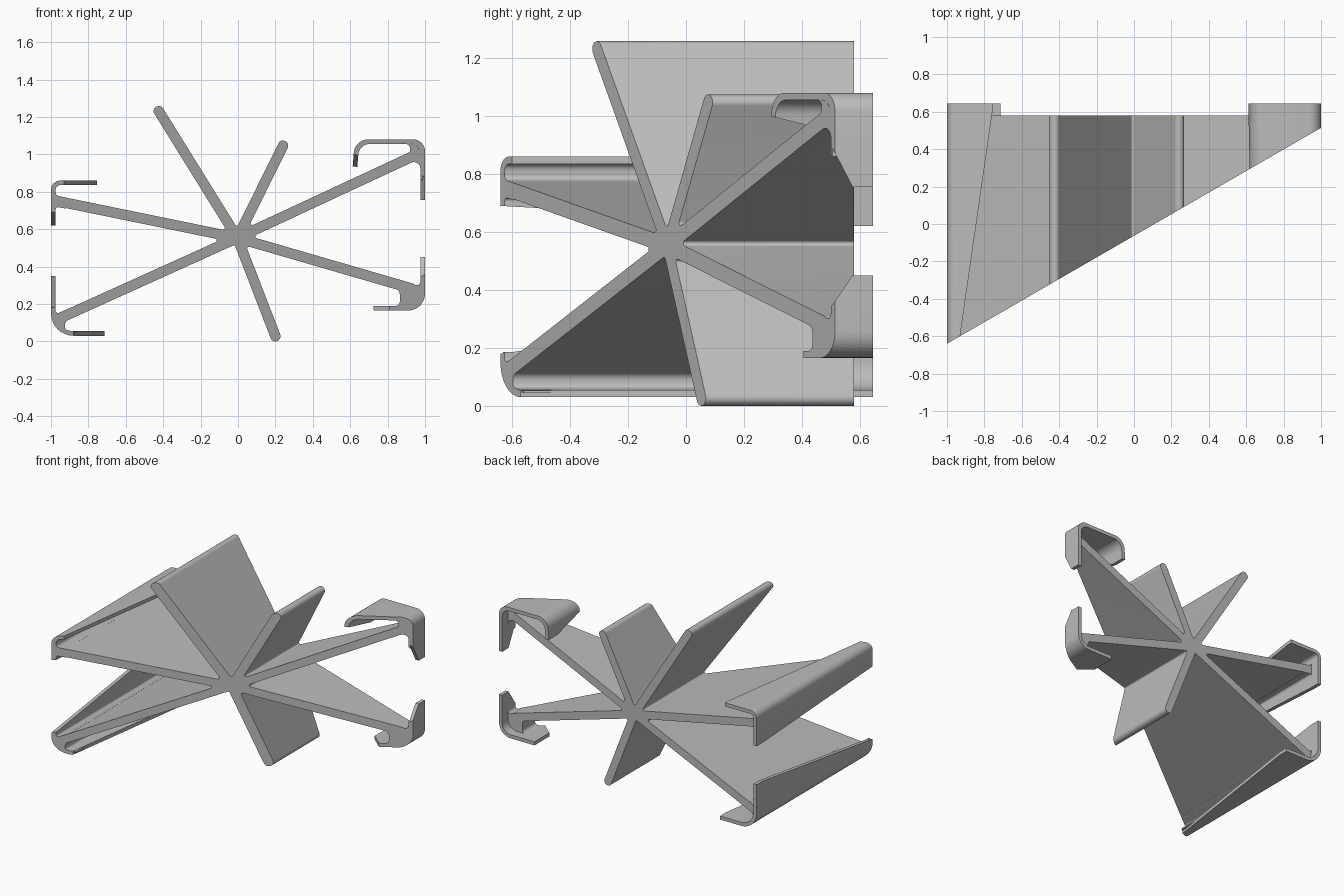
import bpy, bmesh, math
from mathutils import Vector

cube = bpy.data.objects.get("Cube")
if cube:
    bpy.data.objects.remove(cube, do_unlink=True)

GREY = (0.5, 0.5, 0.5, 1)
mat = bpy.data.materials.new("plain grey")
mat.use_nodes = True
mat.diffuse_color = GREY
mat.node_tree.nodes["Principled BSDF"].inputs["Base Color"].default_value = GREY

SPOKE_BACK, CLIP_BACK = 0.58, 0.645
WALL = 0.025


def front_y(x):
    """Slanted front plane that trims every part."""
    return -0.063 + math.tan(math.radians(30)) * x


def rounded(corners, steps=8):
    """Outline from (x, z[, radius]) corners, with each corner filleted."""
    out = []
    for i, c in enumerate(corners):
        p = Vector(c[:2])
        r = c[2] if len(c) > 2 else 0
        if r <= 0:
            out.append(p)
            continue
        a = Vector(corners[i - 1][:2]) - p
        b = Vector(corners[(i + 1) % len(corners)][:2]) - p
        half = a.angle(b) / 2
        d = min(r / math.tan(half), 0.49 * a.length, 0.49 * b.length)
        r = d * math.tan(half)
        a.normalize()
        b.normalize()
        centre = p + (a + b).normalized() * (r / math.sin(half))
        u, v = p + a * d - centre, p + b * d - centre
        sweep = u.angle(v)
        for k in range(steps + 1):
            t = k / steps
            out.append(centre + (u * math.sin((1 - t) * sweep)
                                 + v * math.sin(t * sweep)) / math.sin(sweep))
    return out


def prism(name, outline, back, cuts=()):
    """Extrude an x-z outline from the slanted front to the back, then trim."""
    bm = bmesh.new()
    front = [bm.verts.new((p.x, front_y(p.x), p.y)) for p in outline]
    rear = [bm.verts.new((p.x, back, p.y)) for p in outline]
    bm.faces.new(front)
    bm.faces.new(rear[::-1])
    for i in range(len(outline)):
        bm.faces.new((front[i - 1], rear[i - 1], rear[i], front[i]))
    # Each cut is a line in (axis, y); keep +1 keeps the larger axis values
    for axis, (a0, y0), (a1, y1), keep in cuts:
        co, no = Vector((0, y0, 0)), Vector((0, a0 - a1, 0))
        co[axis], no[axis] = a0, y1 - y0
        bmesh.ops.bisect_plane(bm, geom=bm.verts[:] + bm.edges[:] + bm.faces[:],
                               dist=1e-5, plane_co=co,
                               plane_no=no.normalized() * -keep, clear_outer=True)
        bmesh.ops.holes_fill(bm, edges=[e for e in bm.edges if e.is_boundary], sides=0)
    bmesh.ops.recalc_face_normals(bm, faces=bm.faces)
    mesh = bpy.data.meshes.new(name)
    bm.to_mesh(mesh)
    bm.free()
    mesh.materials.append(mat)
    obj = bpy.data.objects.new(name, mesh)
    bpy.context.collection.objects.link(obj)
    bpy.ops.object.select_all(action='DESELECT')
    obj.select_set(True)
    bpy.context.view_layer.objects.active = obj
    bpy.ops.object.shade_smooth_by_angle(angle=math.radians(30))
    return obj


def band(path):
    """Outline of a thin strip, thickened to the left of its path."""
    pts = [Vector(p[:2]) for p in path]
    normals = []
    for a, b in zip(pts, pts[1:]):
        d = (b - a).normalized()
        normals.append(Vector((-d.y, d.x)))
    inner = []
    for i, p in enumerate(pts):
        m, n = normals[max(i - 1, 0)], normals[min(i, len(normals) - 1)]
        q = p + (m + n) * (WALL / (1 + m.dot(n)))
        r = path[i][2] - WALL if len(path[i]) > 2 else 0
        inner.append((q.x, q.y, r))
    return rounded(list(path) + inner[::-1])


# Star of seven rounded fins around the hub
HUB, HALF = Vector((-0.003, 0.553)), 0.0275
tips = [(0.955, 0.999), (0.253, 1.071), (-0.438, 1.254), (-0.975, 0.752),
        (-0.965, 0.118), (0.21, 0.002), (0.955, 0.275)]
dirs = [(Vector(t) - HUB).normalized() for t in tips]
star = []
for i, tip in enumerate(tips):
    d, e = dirs[i], dirs[(i + 1) % len(dirs)]
    n = Vector((-d.y, d.x)) * HALF
    notch = HUB + (d + e) * (HALF / math.sin(d.angle(e)))
    star += [(*(Vector(tip) - n), HALF), (*(Vector(tip) + n), HALF), (*notch, 0.01)]
prism("radial_fins", rounded(star), SPOKE_BACK)

# Corner clips: strips that run past the back of the fins, with tapered edges
X, Z = 0, 2
prism("upper_right_clip", band([(-0.755, 0.86), (-1, 0.86, 0.05), (-1, 0.62)]), CLIP_BACK,
      [(X, (-0.93, -0.6), (-0.76, 0.58), -1), (Z, (0.69, -0.64), (0.62, 0.58), 1)])
prism("lower_right_clip", band([(-1, 0.35), (-1, 0.03, 0.12), (-0.715, 0.03)]), CLIP_BACK,
      [(X, (-0.88, -0.57), (-0.715, 0.58), -1), (Z, (0.18, -0.64), (0.35, 0.58), -1)])
prism("lower_left_clip", band([(0.725, 0.165), (1, 0.165, 0.09), (1, 0.45)]), CLIP_BACK,
      [(X, (0.81, 0.405), (0.725, 0.48), 1), (Z, (0.34, 0.5), (0.45, 0.575), -1)])
prism("upper_left_clip", band([(1, 0.755), (1, 1.08, 0.12), (0.87, 1.08)]), CLIP_BACK,
      [(Z, (0.9, 0.5), (0.755, 0.575), 1)])
prism("upper_left_hook", band([(0.87, 1.08), (0.625, 1.08, 0.085), (0.613, 0.935)]), CLIP_BACK,
      [(Z, (1.0, 0.29), (0.93, 0.57), 1)])

# Filleted gussets that join the long fins to the clips
gussets = {
    "upper_right_gusset": [
        (-0.985, 0.69), (-0.975, 0.69), (-0.975, 0.72, 0.025), (-0.92, 0.71),
        (-0.92, 0.769), (-0.975, 0.78, 0.025), (-0.975, 0.815), (-0.985, 0.815)],
    "lower_right_gusset": [
        (-0.985, 0.185), (-0.975, 0.185), (-0.975, 0.145, 0.035), (-0.9, 0.178),
        (-0.86, 0.165), (-0.86, 0.135), (-0.925, 0.107, 0.03), (-0.925, 0.054, 0.03),
        (-0.86, 0.053), (-0.86, 0.045), (-0.95, 0.065), (-0.985, 0.11)],
    "lower_left_gusset": [
        (0.985, 0.35), (0.975, 0.345), (0.975, 0.295, 0.045), (0.88, 0.32),
        (0.82, 0.31), (0.82, 0.287), (0.865, 0.273, 0.03), (0.865, 0.19, 0.04),
        (0.82, 0.19), (0.82, 0.18), (0.92, 0.18), (0.985, 0.23)],
    "upper_left_gusset": [
        (0.985, 0.86), (0.975, 0.87), (0.975, 0.975, 0.04), (0.88, 0.935),
        (0.85, 0.95), (0.86, 0.982), (0.92, 1.005, 0.03), (0.92, 1.055, 0.03),
        (0.86, 1.056), (0.86, 1.065), (0.95, 1.05), (0.99, 1.0)],
}
for name, corners in gussets.items():
    prism(name, rounded(corners), SPOKE_BACK)
